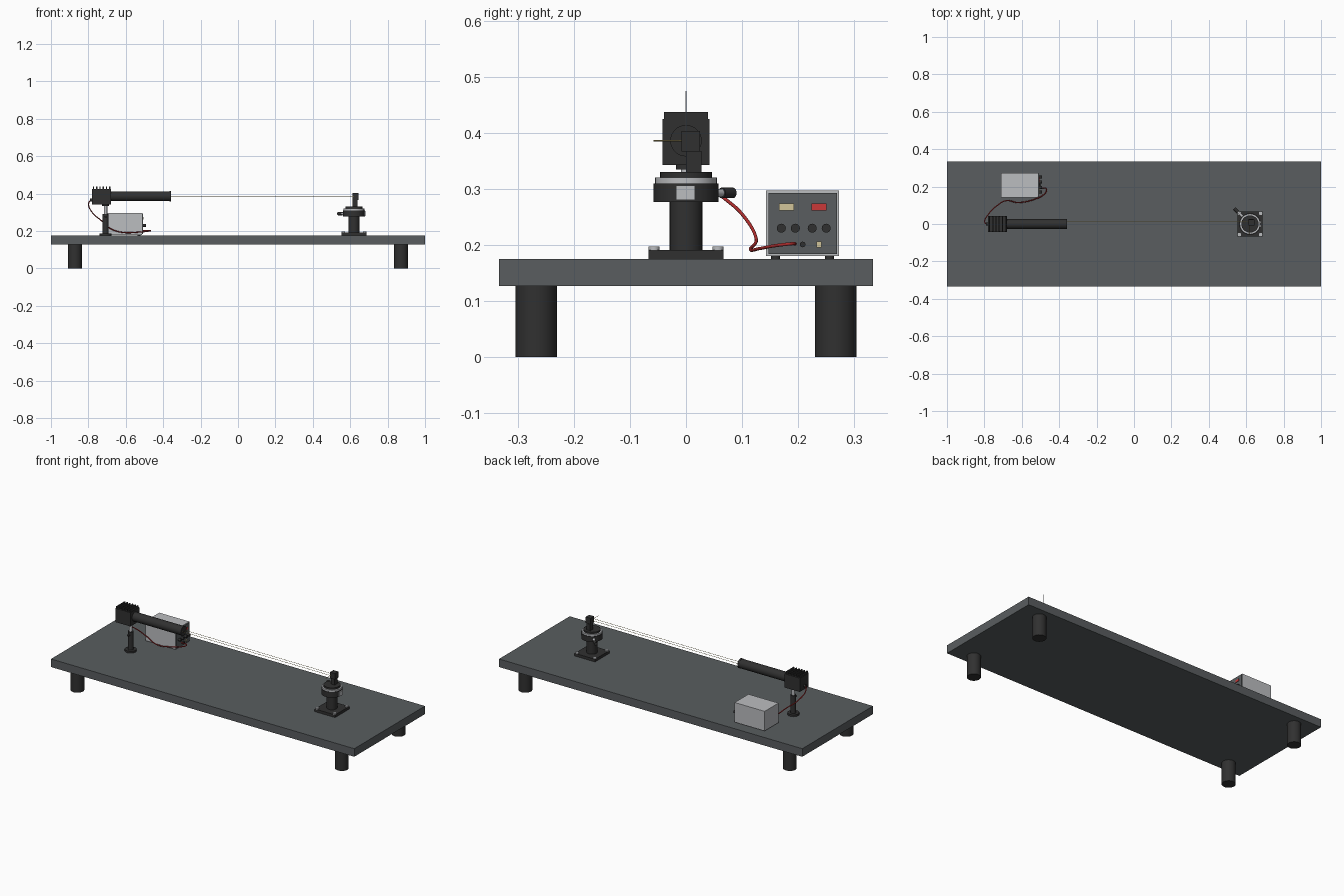
import bpy
from math import radians, pi
from mathutils import Vector

if "Cube" in bpy.data.objects:
    bpy.data.objects.remove(bpy.data.objects["Cube"], do_unlink=True)


def material(name, r, g, b):
    m = bpy.data.materials.new(name)
    m.use_nodes = True
    m.diffuse_color = (r, g, b, 1)
    m.node_tree.nodes["Principled BSDF"].inputs["Base Color"].default_value = (r, g, b, 1)
    return m


slate = material("slate grey", 0.10, 0.11, 0.115)
black = material("black", 0.03, 0.03, 0.03)
silver = material("light grey", 0.5, 0.51, 0.53)
cream = material("cream", 0.65, 0.56, 0.32)
red = material("red", 0.6, 0.04, 0.04)
beam_yellow = material("beam yellow", 0.6, 0.5, 0.2)
cable_red = material("cable red", 0.42, 0.025, 0.025)


def box(name, mat, x, y, z):
    """Block given by its (low, high) extents on each axis."""
    bpy.ops.mesh.primitive_cube_add(size=1, location=[sum(a) / 2 for a in (x, y, z)])
    ob = bpy.context.object
    ob.name = name
    ob.scale = [a[1] - a[0] for a in (x, y, z)]
    bpy.ops.object.transform_apply(location=False, rotation=False, scale=True)
    ob.data.materials.append(mat)
    return ob


def rod(name, mat, start, end, r, sides=32):
    """Cylinder from one point to another."""
    a, b = Vector(start), Vector(end)
    bpy.ops.mesh.primitive_cylinder_add(vertices=sides, radius=r, depth=(b - a).length,
                                        location=(a + b) / 2)
    ob = bpy.context.object
    ob.name = name
    ob.rotation_euler = (b - a).to_track_quat("Z", "Y").to_euler()
    ob.data.materials.append(mat)
    if sides > 8:
        bpy.ops.object.shade_smooth_by_angle(angle=radians(35))
    return ob


def upright(name, mat, x, y, z0, z1, r, sides=32):
    return rod(name, mat, (x, y, z0), (x, y, z1), r, sides)


# Table
TOP = 0.175
box("table_top", slate, (-1, 1), (-0.333, 0.333), (0.127, TOP))
for sx in (-1, 1):
    for sy in (-1, 1):
        upright("table_leg", black, sx * 0.872, sy * 0.267, 0, 0.127, 0.037)

# Laser head with cooling fins, barrel and stand
AXIS = 0.386
box("laser_housing", black, (-0.78, -0.68), (-0.042, 0.042), (0.343, 0.425))
for i in range(6):
    x = -0.776 + i * 0.0175
    box("cooling_fin", black, (x, x + 0.006), (-0.039, 0.039), (0.425, 0.437))
rod("laser_barrel", black, (-0.68, 0, AXIS), (-0.364, 0, AXIS), 0.0265)
rod("barrel_rim", black, (-0.366, 0, AXIS), (-0.358, 0, AXIS), 0.028)
rod("cable_socket", black, (-0.78, 0, 0.365), (-0.792, 0, 0.365), 0.008, 16)
STAND = -0.708
upright("stand_foot", black, STAND, 0, TOP, 0.186, 0.032)
upright("stand_holder", black, STAND, 0, 0.186, 0.292, 0.0155)
upright("stand_post", silver, STAND, 0, 0.292, 0.337, 0.009)
upright("stand_clamp", black, STAND, 0, 0.335, 0.343, 0.018)
rod("stand_thumbscrew", black, (STAND, -0.014, 0.275), (STAND, -0.026, 0.275), 0.006, 16)

# Rotating mount on a bolted base
MX = 0.62
box("mount_base", black, (MX - 0.067, MX + 0.067), (-0.067, 0.067), (TOP, 0.191))
for sx in (-1, 1):
    for sy in (-1, 1):
        upright("base_bolt", silver, MX + sx * 0.057, sy * 0.057, 0.191, 0.197, 0.010, 16)
upright("mount_column", black, MX, 0, 0.191, 0.278, 0.029)
upright("mount_collar", black, MX, 0, 0.277, 0.310, 0.058, 48)
upright("graduated_ring", silver, MX, 0, 0.310, 0.320, 0.055, 48)
upright("turntable", black, MX, 0, 0.320, 0.330, 0.046, 48)
box("index_plate", silver, (MX + 0.052, MX + 0.062), (-0.018, 0.016), (0.280, 0.306))


def diagonal(d):
    return (MX - 0.7071 * d, 0.7071 * d, 0.293)


rod("lock_screw", silver, diagonal(0.055), diagonal(0.096), 0.007, 16)
rod("lock_knob", black, diagonal(0.090), diagonal(0.118), 0.0095, 16)

# Optic holder on the turntable
box("holder_stem", black, (0.612, 0.638), (0.0, 0.028), (0.330, 0.368))
box("holder_block", black, (0.612, 0.645), (-0.008, 0.025), (0.367, 0.403))

# Light beams
for y in (-0.011, 0.012):
    rod("long_beam", beam_yellow, (-0.36, y, AXIS), (MX, y, AXIS), 0.001, 8)
rod("side_beam", beam_yellow, (0.618, -0.008, AXIS), (0.618, -0.058, AXIS), 0.001, 8)
upright("vertical_needle", silver, MX, 0, 0.40, 0.475, 0.001, 8)

# Power supply with its control panel
FACE = -0.512
box("supply_case", silver, (-0.71, FACE), (0.143, 0.273), (0.18, 0.297))
for x in (-0.69, -0.53):
    for y in (0.16, 0.256):
        upright("supply_foot", black, x, y, TOP, 0.18, 0.008, 16)
box("control_panel", slate, (FACE, FACE + 0.003), (0.147, 0.269), (0.184, 0.293))
PANEL = FACE + 0.003
for name, mat, y in (("cream_display", cream, 0.179), ("red_display", red, 0.237)):
    box(name, mat, (PANEL, PANEL + 0.003), (y - 0.0135, y + 0.0135), (0.262, 0.274))
for y in (0.170, 0.195, 0.225, 0.250):
    rod("control_knob", black, (PANEL, y, 0.23), (PANEL + 0.016, y, 0.23), 0.008, 20)
rod("output_socket", black, (PANEL, 0.208, 0.201), (PANEL + 0.01, 0.208, 0.201), 0.005, 16)
box("power_switch", cream, (PANEL, PANEL + 0.005), (0.2325, 0.2415), (0.196, 0.206))

# Cable from the panel to the back of the laser head
path = [(-0.788, 0, 0.365), (-0.798, 0.008, 0.35), (-0.78, 0.05, 0.30),
        (-0.73, 0.10, 0.255), (-0.68, 0.125, 0.212), (-0.62, 0.115, 0.193),
        (-0.53, 0.133, 0.194), (-0.48, 0.16, 0.199), (-0.468, 0.185, 0.202),
        (PANEL, 0.194, 0.202)]
curve = bpy.data.curves.new("power_cable", "CURVE")
curve.dimensions = "3D"
curve.bevel_depth = 0.003
curve.bevel_resolution = 2
curve.use_fill_caps = True
spline = curve.splines.new("BEZIER")
spline.bezier_points.add(len(path) - 1)
for point, co in zip(spline.bezier_points, path):
    point.co = co
    point.handle_left_type = point.handle_right_type = "AUTO"
curve.materials.append(cable_red)
cable = bpy.data.objects.new("power_cable", curve)
bpy.context.collection.objects.link(cable)
